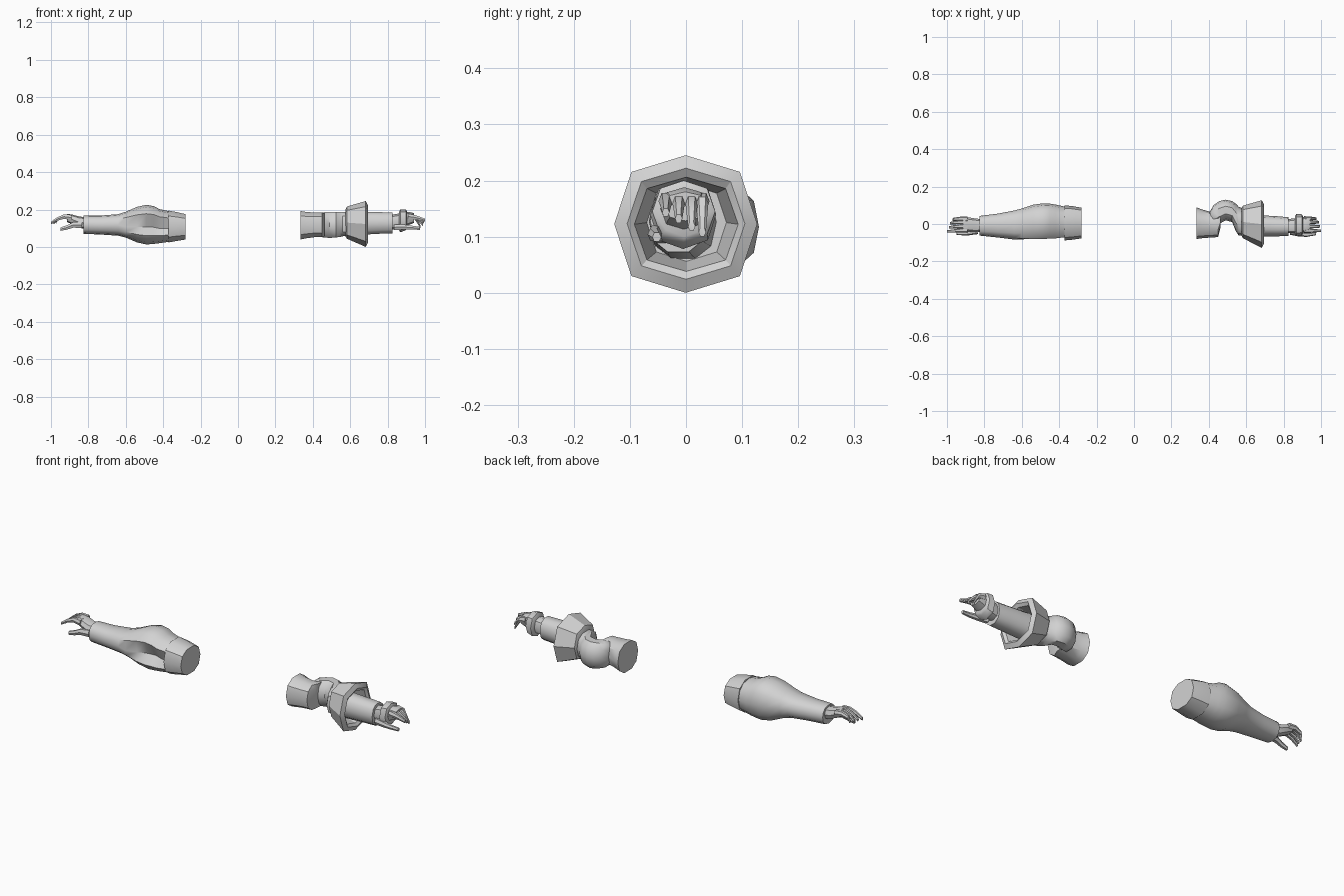
import bpy, bmesh, math

grey = bpy.data.materials.new("light grey")
grey.diffuse_color = (0.65, 0.65, 0.65, 1)


def loft(name, sections, sides=8, full=0.85, angle=40):
    """Skin cross-sections (x, ymin, ymax, zmin, zmax, optional front dent) along x."""
    bm = bmesh.new()
    rings = []
    for x, y0, y1, z0, z1, *dent in sections:
        ring = []
        for i in range(sides):
            a = 2 * math.pi * i / sides
            c, s = math.cos(a), math.sin(a)
            y = (y0 + y1) / 2 + (y1 - y0) / 2 * math.copysign(abs(c) ** full, c)
            z = (z0 + z1) / 2 + (z1 - z0) / 2 * math.copysign(abs(s) ** full, s)
            if dent and i == sides // 2:
                y += dent[0]
                z -= 0.012
            ring.append(bm.verts.new((x, y, z)))
        rings.append(ring)
    for a, b in zip(rings, rings[1:]):
        for i in range(sides):
            j = (i + 1) % sides
            bm.faces.new((a[i], a[j], b[j], b[i]))
    bm.faces.new(rings[0])
    bm.faces.new(rings[-1])
    bmesh.ops.recalc_face_normals(bm, faces=bm.faces)
    mesh = bpy.data.meshes.new(name)
    bm.to_mesh(mesh)
    bm.free()
    mesh.materials.append(grey)
    ob = bpy.data.objects.new(name, mesh)
    bpy.context.collection.objects.link(ob)
    bpy.ops.object.select_all(action='DESELECT')
    ob.select_set(True)
    bpy.context.view_layer.objects.active = ob
    bpy.ops.object.shade_smooth_by_angle(angle=math.radians(angle))
    return ob


def finger(name, path, w, h):
    """Tapering finger through (x, y, z) points."""
    n = len(path) - 1
    secs = []
    for i, (x, y, z) in enumerate(path):
        t = 1 - 0.5 * i / n
        secs.append((x, y - w * t, y + w * t, z - h * t, z + h * t))
    return loft(name, secs, 6)


# Left arm: shoulder cuff, puffed sleeve with a front fold, forearm
loft("left_upper_cuff", [
    (-0.372, -0.088, 0.100, 0.020, 0.198),
    (-0.330, -0.084, 0.096, 0.028, 0.190),
    (-0.280, -0.077, 0.087, 0.037, 0.178)], 10)
loft("left_sleeve", [
    (-0.365, -0.080, 0.092, 0.028, 0.190, 0.02),
    (-0.420, -0.088, 0.104, 0.020, 0.202, 0.045),
    (-0.450, -0.090, 0.109, 0.016, 0.218, 0.05),
    (-0.490, -0.091, 0.110, 0.013, 0.225, 0.045),
    (-0.540, -0.091, 0.103, 0.024, 0.214, 0.025),
    (-0.600, -0.087, 0.083, 0.050, 0.188, 0.005),
    (-0.640, -0.083, 0.072, 0.060, 0.175),
    (-0.730, -0.072, 0.055, 0.066, 0.168),
    (-0.826, -0.062, 0.043, 0.070, 0.168),
    (-0.826, -0.050, 0.032, 0.082, 0.158)], 12)

# Left hand: palm, curled fingers and thumb
loft("left_palm", [
    (-0.810, -0.040, 0.025, 0.095, 0.158),
    (-0.850, -0.044, 0.030, 0.102, 0.163),
    (-0.890, -0.040, 0.036, 0.122, 0.174),
    (-0.915, -0.036, 0.036, 0.134, 0.176)], 8)
for i, (y, tip) in enumerate([(-0.034, -1.0), (-0.012, -0.99), (0.010, -0.985), (0.028, -0.97)]):
    finger(f"left_finger_{i + 1}", [
        (-0.890, y, 0.157), (-0.930, y, 0.162),
        (-0.965, y - 0.003, 0.150), (tip, y - 0.006, 0.128)], 0.013, 0.016)
finger("left_thumb", [
    (-0.835, -0.038, 0.118), (-0.880, -0.047, 0.118),
    (-0.915, -0.050, 0.104), (-0.948, -0.050, 0.095)], 0.016, 0.020)

# Right arm: upper sleeve, deeply pinched elbow bulging backwards
loft("right_upper_sleeve", [
    (0.335, -0.080, 0.089, 0.037, 0.195),
    (0.365, -0.076, 0.077, 0.043, 0.190),
    (0.415, -0.072, 0.064, 0.050, 0.186),
    (0.450, -0.070, 0.066, 0.050, 0.186),
    (0.462, -0.020, 0.070, 0.055, 0.184)], 10)
loft("right_elbow", [
    (0.405, 0.000, 0.066, 0.075, 0.165),
    (0.425, -0.005, 0.100, 0.055, 0.183),
    (0.455, 0.000, 0.122, 0.048, 0.188),
    (0.490, 0.020, 0.130, 0.045, 0.190),
    (0.525, 0.010, 0.122, 0.048, 0.190),
    (0.545, -0.040, 0.108, 0.050, 0.190),
    (0.560, -0.062, 0.092, 0.054, 0.190),
    (0.600, -0.062, 0.075, 0.058, 0.190)], 10)

# Flared hollow gauntlet cuff
loft("right_flared_cuff", [
    (0.575, -0.062, 0.085, 0.055, 0.200),
    (0.582, -0.076, 0.098, 0.044, 0.216),
    (0.683, -0.128, 0.127, 0.000, 0.245),
    (0.695, -0.105, 0.105, 0.024, 0.222),
    (0.685, -0.092, 0.093, 0.038, 0.206),
    (0.600, -0.070, 0.072, 0.056, 0.194)], 8, 0.8, 30)

# Right forearm, wrist and wrist band
loft("right_forearm", [
    (0.590, -0.064, 0.055, 0.058, 0.194),
    (0.690, -0.066, 0.046, 0.064, 0.190),
    (0.760, -0.066, 0.042, 0.068, 0.188),
    (0.826, -0.064, 0.036, 0.070, 0.187),
    (0.826, -0.052, 0.028, 0.082, 0.176)], 10)
loft("right_wrist", [
    (0.810, -0.048, 0.024, 0.090, 0.170),
    (0.870, -0.050, 0.032, 0.098, 0.180),
    (0.915, -0.044, 0.038, 0.118, 0.188),
    (0.940, -0.038, 0.036, 0.128, 0.180)], 8)
loft("right_wrist_band", [
    (0.862, -0.050, 0.045, 0.088, 0.190),
    (0.868, -0.064, 0.054, 0.078, 0.201),
    (0.898, -0.060, 0.052, 0.090, 0.200),
    (0.904, -0.046, 0.040, 0.100, 0.188)], 8)

# Right hand: fingers and thumb
for i, (y, tip, z) in enumerate([(-0.036, 1.0, 0.143), (-0.013, 0.995, 0.132),
                                 (0.010, 0.990, 0.118), (0.029, 0.975, 0.108)]):
    finger(f"right_finger_{i + 1}", [
        (0.910, y, 0.163), (0.945, y, 0.158),
        (0.972 if i < 3 else 0.960, y, (z + 0.160) / 2), (tip, y, z)], 0.013, 0.017)
finger("right_thumb", [
    (0.835, -0.042, 0.105), (0.885, -0.054, 0.106),
    (0.925, -0.058, 0.104), (0.972, -0.052, 0.099)], 0.016, 0.018)
